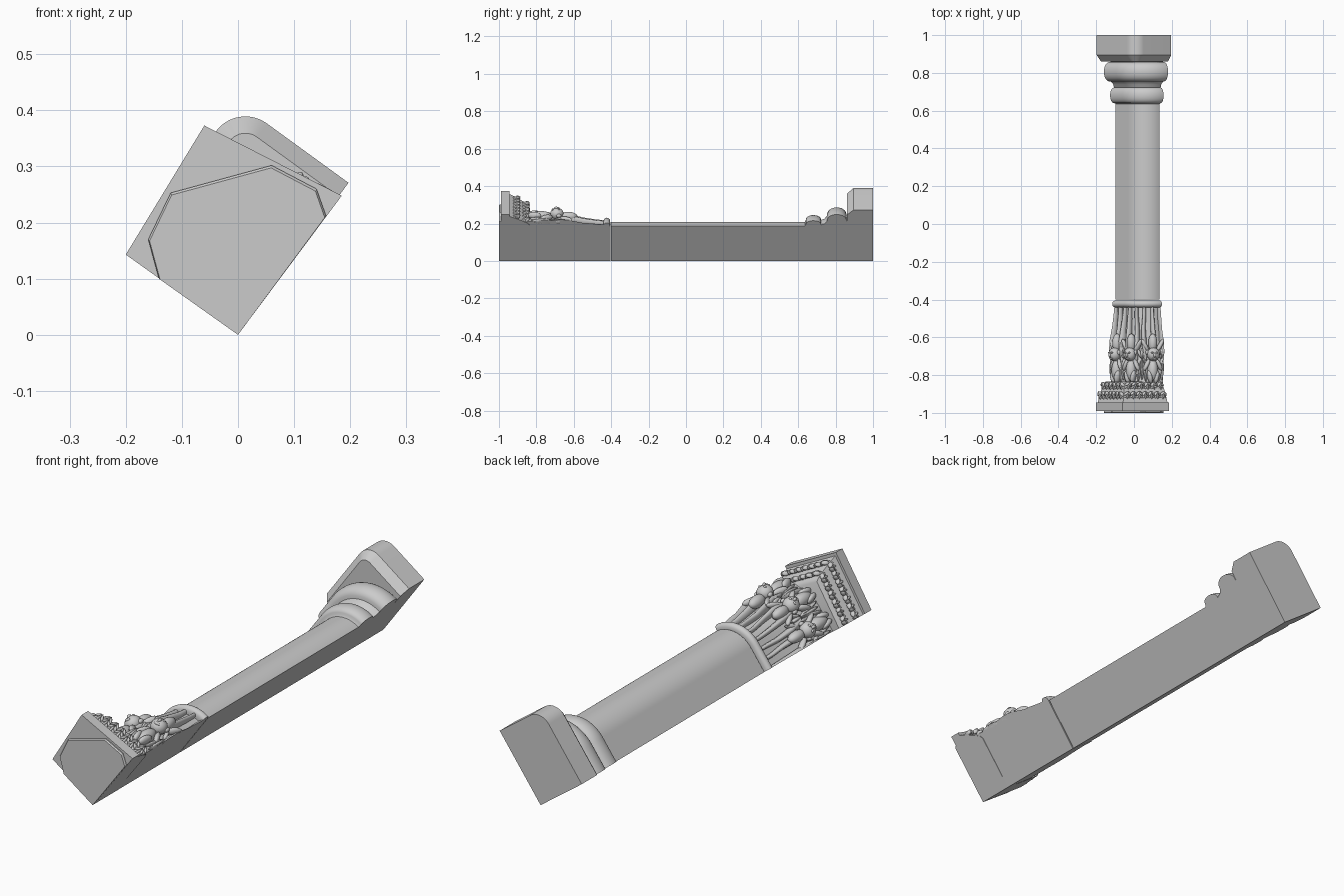
import bpy, bmesh, math, random
from mathutils import Vector, Matrix

if "Cube" in bpy.data.objects:
    bpy.data.objects.remove(bpy.data.objects["Cube"])

random.seed(4)
A = math.radians(54)
U = Vector((math.cos(A), 0, math.sin(A)))      # along the right flat side
V = Vector((-math.sin(A), 0, math.cos(A)))     # along the left flat side
Y = Vector((0, 1, 0))
CU = 0.11                                      # arc centre along U


def finish(bm, name, angle=35):
    bmesh.ops.recalc_face_normals(bm, faces=bm.faces)
    me = bpy.data.meshes.new(name)
    bm.to_mesh(me)
    bm.free()
    ob = bpy.data.objects.new(name, me)
    bpy.context.collection.objects.link(ob)
    bpy.ops.object.select_all(action='DESELECT')
    ob.select_set(True)
    bpy.context.view_layer.objects.active = ob
    bpy.ops.object.shade_smooth_by_angle(angle=math.radians(angle))
    return ob


def skin(bm, rings):
    rs = [[bm.verts.new(p) for p in r] for r in rings]
    n = len(rs[0])
    for a, b in zip(rs, rs[1:]):
        for i in range(n):
            bm.faces.new((a[i], a[(i + 1) % n], b[(i + 1) % n], b[i]))
    bm.faces.new(rs[0])
    bm.faces.new(rs[-1][::-1])


def loft(name, rings, angle=35):
    bm = bmesh.new()
    skin(bm, rings)
    return finish(bm, name, angle)


def section(y, r, n=32):
    """Flat back corner, quarter round plus a short straight run."""
    pts = [Y * y, U * (CU + r) + Y * y]
    for i in range(1, n + 1):
        a = math.pi / 2 * i / n
        pts.append(U * (CU + r * math.cos(a)) + V * (r * math.sin(a)) + Y * y)
    return pts + [V * r + Y * y]


def rounded_corner(y, a, b, r, n=14):
    pts = [Y * y, U * a + Y * y]
    for i in range(n + 1):
        t = math.pi / 2 * i / n
        pts.append(U * (a - r + r * math.cos(t)) + V * (b - r + r * math.sin(t)) + Y * y)
    return pts + [V * b + Y * y]


def perimeter(s, r, y):
    """Point and outward normal on the round face, s from left (0) to right (1)."""
    d = s * (CU + r * math.pi / 2)
    if d < CU:
        return U * d + V * r + Y * y, V.copy()
    a = (d - CU) / r
    nrm = V * math.cos(a) + U * math.sin(a)
    return U * CU + nrm * r + Y * y, nrm


def frame(p, nrm, spin=0, tilt=0):
    t = Y.cross(nrm).normalized()
    m = Matrix((t, Y, nrm)).transposed().to_4x4()
    return Matrix.Translation(p) @ m @ Matrix.Rotation(spin, 4, 'Z') @ Matrix.Rotation(tilt, 4, 'X')


def ball(bm, fr, pos, size, spin=0, seg=12):
    m = fr @ Matrix.Translation(pos) @ Matrix.Rotation(spin, 4, 'Z') @ Matrix.Diagonal((*size, 1))
    bmesh.ops.create_uvsphere(bm, u_segments=seg, v_segments=max(6, seg * 2 // 3), radius=1, matrix=m)


def tube(bm, path, n=10):
    """Rib along Y; path holds (s, r, y, half width, half depth)."""
    rings = []
    for s, r, y, w, d in path:
        p, nrm = perimeter(s, r, y)
        t = Y.cross(nrm)
        rings.append([p + t * (w * math.cos(k * math.tau / n)) + nrm * (d * math.sin(k * math.tau / n))
                      for k in range(n)])
    skin(bm, rings)


def clip(bm):
    """Trim carving flush with the two flat back sides."""
    for no in (U, V):
        geom = bm.verts[:] + bm.edges[:] + bm.faces[:]
        bmesh.ops.bisect_plane(bm, geom=geom, dist=1e-6, plane_co=(0, 0, 0), plane_no=no, clear_inner=True)
        bmesh.ops.holes_fill(bm, edges=[e for e in bm.edges if e.is_boundary], sides=0)


def polygon(y, pts, k=1.0):
    return [Vector((x * k, y, z * k)) for x, z in pts]


# Plinth with sloped inner edge
loft("plinth", [rounded_corner(0.86, 0.305, 0.215, 0.035), rounded_corner(0.895, 0.335, 0.245, 0.065),
                rounded_corner(1.0, 0.335, 0.245, 0.065)], 20)

# Shaft, base rolls, neck ring and bell in one profile
def roll(y0, y1, base, out, n=14):
    return [((y0 + y1) / 2 - (y1 - y0) / 2 * math.cos(math.pi * i / n),
             base + (out - base) * math.sin(math.pi * i / n) ** 0.8) for i in range(n + 1)]

shaft = [(-0.40, 0.12), (0.635, 0.12)] + roll(0.64, 0.722, 0.128, 0.156)
shaft += [(0.726, 0.132), (0.74, 0.136), (0.75, 0.148)] + roll(0.754, 0.858, 0.152, 0.197) + [(0.87, 0.16)]
loft("shaft_and_base_rolls", [section(y, r) for y, r in shaft])
loft("neck_ring", [section(y, r) for y, r in roll(-0.442, -0.405, 0.118, 0.142, 10)])
bell = [(-0.88, 0.155), (-0.8, 0.148), (-0.7, 0.138), (-0.6, 0.124), (-0.5, 0.112), (-0.42, 0.11)]
loft("capital_bell", [section(y, r) for y, r in bell])

# Abacus slab, end boss and leaf band
slab = [(0, 0), (0.185, 0.248), (-0.06, 0.373), (-0.2, 0.143)]
boss = [(0, 0), (0.157, 0.212), (0.14, 0.26), (0.06, 0.302), (-0.12, 0.253), (-0.16, 0.17), (-0.141, 0.1)]
loft("abacus_slab", [polygon(-0.99, slab), polygon(-0.945, slab)])
loft("end_boss", [polygon(-1.0, boss, 0.985), polygon(-0.995, boss), polygon(-0.985, boss)], 20)
loft("leaf_band_core", [polygon(y, slab, k) for y, k in
                        ((-0.946, 0.96), (-0.92, 0.93), (-0.88, 0.87), (-0.845, 0.81), (-0.835, 0.76))])

# Carved leaves: a midrib and paired lobes, in two staggered rows on both edges
bm = bmesh.new()
for (x0, z0), (x1, z1) in ((slab[3], slab[2]), (slab[2], slab[1])):
    edge = Vector((x1 - x0, 0, z1 - z0))
    nrm = Vector((-edge.z, 0, edge.x)).normalized()
    for row, (y, k) in enumerate(((-0.862, 0.83), (-0.912, 0.905))):
        count = 6 + row
        for i in range(count):
            f = (i + 0.5) / count
            p = (Vector((x0, 0, z0)) + edge * f) * k + Y * y
            fr = frame(p, nrm, random.uniform(-0.2, 0.2), 0.45)
            ball(bm, fr, (0, 0, 0.004), (0.006, 0.032, 0.012), 0, 8)
            for side in (-1, 1):
                for j in range(3):
                    ball(bm, fr, (side * (0.014 - 0.002 * j), -0.018 + 0.017 * j, 0.002),
                         (0.0065, 0.016, 0.010), side * 0.7, 8)
clip(bm)
finish(bm, "carved_leaves", 60)

# Ribbed stems rising from the neck ring
bm = bmesh.new()
for i in range(8):
    s = i / 7
    b = 0.02 * math.sin(i * 2.1)
    tube(bm, [(s, 0.116, -0.425, 0.008, 0.012), (s, 0.118, -0.48, 0.009, 0.016),
              (s + b, 0.126, -0.55, 0.011, 0.019), (s + b, 0.138, -0.62, 0.014, 0.024),
              (s, 0.146, -0.68, 0.011, 0.018), (s, 0.148, -0.74, 0.005, 0.008)])
clip(bm)
finish(bm, "carved_stems", 60)

# Small crouching figures with heads, limbs and folds
bm = bmesh.new()
for s in (0.17, 0.5, 0.83):
    p, nrm = perimeter(s, 0.142, -0.69)
    fr = frame(p, nrm)
    ball(bm, fr, (0, 0, 0.026), (0.034, 0.036, 0.032), 0, 18)
    ball(bm, fr, (0, -0.004, 0.056), (0.007, 0.012, 0.009))
    ball(bm, fr, (0, -0.022, 0.048), (0.014, 0.006, 0.007))
    ball(bm, fr, (0, -0.085, 0.01), (0.028, 0.06, 0.030), 0, 16)
    ball(bm, fr, (0, 0.06, 0.010), (0.024, 0.05, 0.026), 0, 14)
    for side in (-1, 1):
        ball(bm, fr, (side * 0.012, 0.009, 0.053), (0.007, 0.005, 0.006))
        ball(bm, fr, (side * 0.033, 0.010, 0.022), (0.009, 0.014, 0.010))
        ball(bm, fr, (side * 0.033, -0.055, 0.012), (0.012, 0.036, 0.016), side * 0.45)
        ball(bm, fr, (side * 0.018, -0.120, 0.020), (0.014, 0.036, 0.020), -side * 0.2)
        ball(bm, fr, (side * 0.040, 0.045, 0.004), (0.012, 0.042, 0.016), -side * 0.5)
clip(bm)
finish(bm, "carved_figures", 60)

# Drapery and foliage filling the gaps between figures
bm = bmesh.new()
for s in (0.02, 0.335, 0.665, 0.98):
    p, nrm = perimeter(s, 0.146, -0.77)
    fr = frame(p, nrm)
    for j in (-1, 0, 1):
        ball(bm, fr, (j * 0.013, -0.01 * abs(j), 0), (0.008, 0.062, 0.018), j * 0.15, 10)
        ball(bm, fr, (j * 0.014, 0.085, -0.002), (0.009, 0.03, 0.016), -j * 0.4, 10)
clip(bm)
finish(bm, "carved_drapery", 60)
